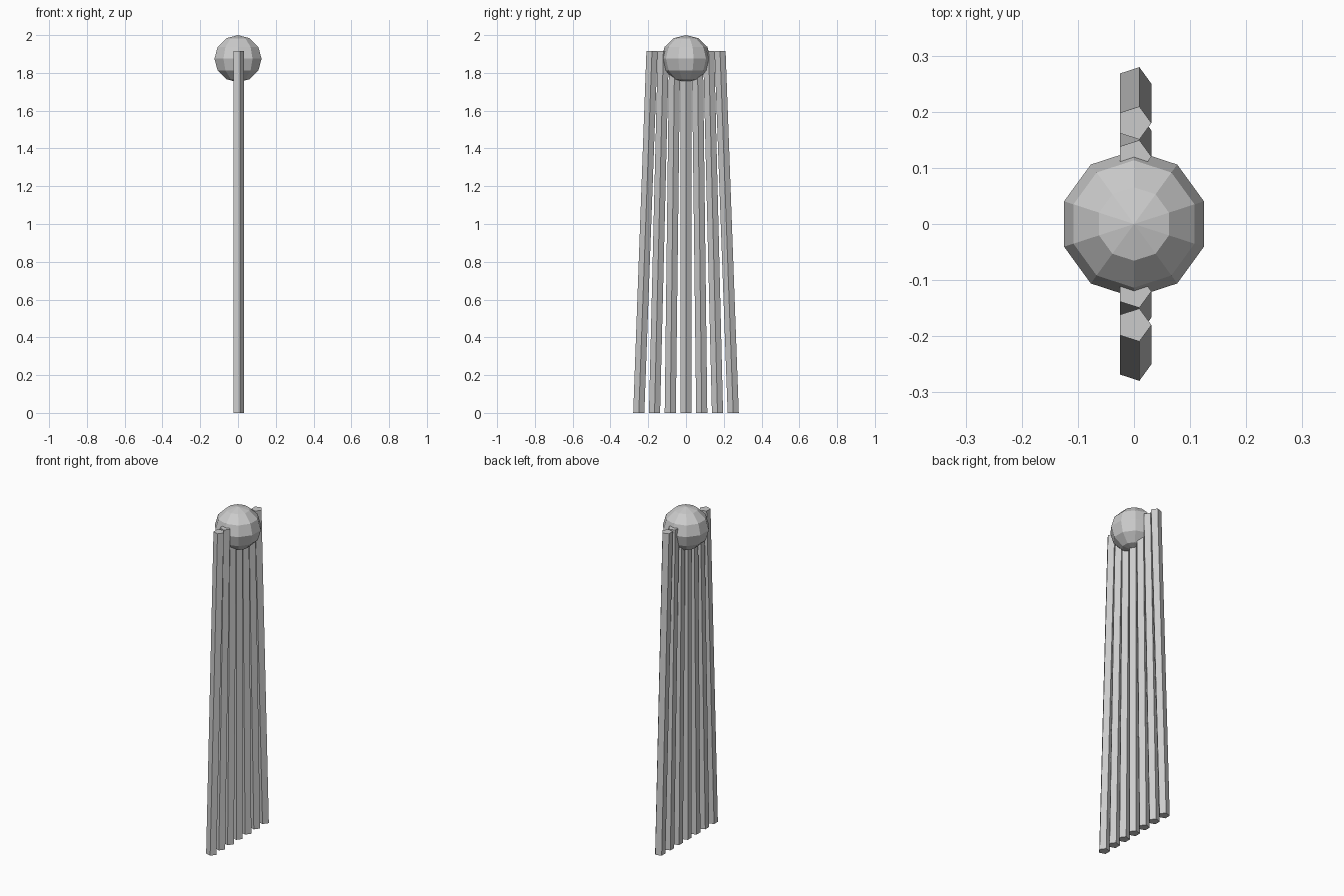
import bpy, bmesh, math
from mathutils import Matrix, Vector

cube = bpy.data.objects.get("Cube")
if cube:
    bpy.data.objects.remove(cube, do_unlink=True)

grey = bpy.data.materials.new("plain grey")
grey.use_nodes = True
grey.diffuse_color = (0.6, 0.6, 0.6, 1)
grey.node_tree.nodes["Principled BSDF"].inputs["Base Color"].default_value = grey.diffuse_color


def add_object(name, bm):
    bmesh.ops.recalc_face_normals(bm, faces=bm.faces)
    mesh = bpy.data.meshes.new(name)
    bm.to_mesh(mesh)
    bm.free()
    mesh.materials.append(grey)
    obj = bpy.data.objects.new(name, mesh)
    bpy.context.collection.objects.link(obj)
    return obj


def leaning_strand(name, y_bottom, y_top, height, radius=0.031, sides=5):
    """Pentagonal bar with level ends, sheared along y."""
    bm = bmesh.new()
    rings = []
    for y, z in ((y_bottom, 0), (y_top, height)):
        ring = []
        for i in range(sides):
            a = math.tau * i / sides
            ring.append(bm.verts.new((radius * math.cos(a), y + radius * math.sin(a), z)))
        rings.append(ring)
        bm.faces.new(ring)
    low, high = rings
    for i in range(sides):
        j = (i + 1) % sides
        bm.faces.new((low[i], low[j], high[j], high[i]))
    return add_object(name, bm)


# Row of seven bars fanning out towards the ground
for k in range(-3, 4):
    leaning_strand(f"strand_{k + 4}", k * 0.25 / 3, k * 0.06, 1.917)

# Faceted ball at the top, with flat sides towards left and right
bm = bmesh.new()
bmesh.ops.create_uvsphere(bm, u_segments=10, v_segments=6, radius=1)
first = max((v.co for v in bm.verts if abs(v.co.z) < 0.01), key=lambda c: c.x)
turn = math.radians(18) - math.atan2(first.y, first.x)
bmesh.ops.rotate(bm, verts=bm.verts, cent=Vector(), matrix=Matrix.Rotation(turn, 3, "Z"))
bmesh.ops.scale(bm, verts=bm.verts, vec=(0.131, 0.131, 0.125))
ball = add_object("ball", bm)
ball.location.z = 1.875
